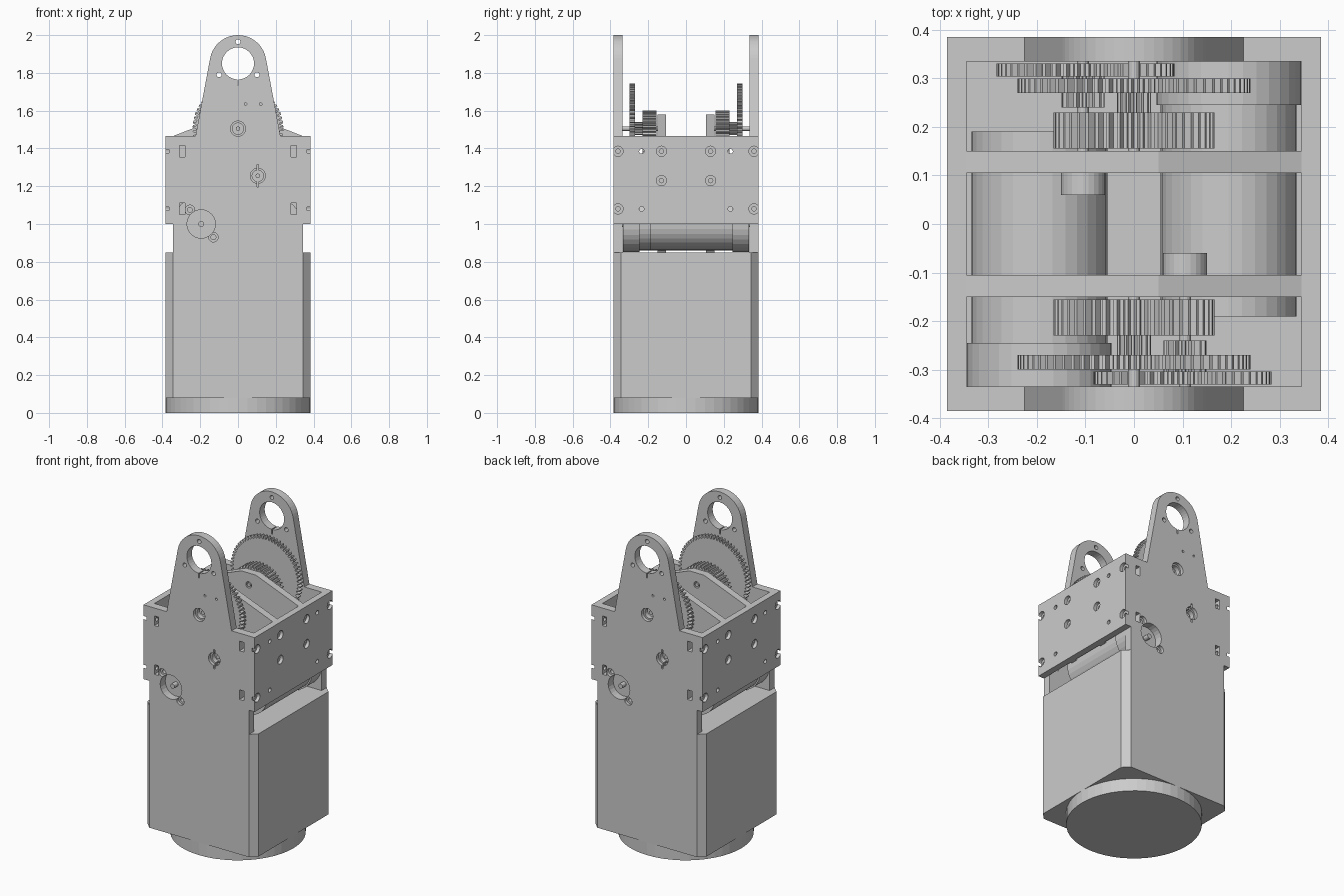
import bpy, bmesh
from math import sin, cos, pi, radians

if "Cube" in bpy.data.objects:
    bpy.data.objects.remove(bpy.data.objects["Cube"])


def finish(name, bm):
    bmesh.ops.recalc_face_normals(bm, faces=bm.faces)
    me = bpy.data.meshes.new(name)
    bm.to_mesh(me)
    bm.free()
    ob = bpy.data.objects.new(name, me)
    bpy.context.collection.objects.link(ob)
    return ob


def add_prism(bm, pts, a, b, axis='y'):
    """Extrude a 2D outline from a to b along an axis."""
    place = {'x': lambda u, v, w: (w, u, v),
             'y': lambda u, v, w: (u, w, v),
             'z': lambda u, v, w: (u, v, w)}[axis]
    lo = [bm.verts.new(place(u, v, a)) for u, v in pts]
    hi = [bm.verts.new(place(u, v, b)) for u, v in pts]
    bm.faces.new(lo)
    bm.faces.new(hi[::-1])
    n = len(pts)
    for i in range(n):
        j = (i + 1) % n
        bm.faces.new((lo[i], lo[j], hi[j], hi[i]))


def prism(name, pts, a, b, axis='y'):
    bm = bmesh.new()
    add_prism(bm, pts, a, b, axis)
    return finish(name, bm)


def circle(u, v, r, n=32):
    return [(u + r * cos(2 * pi * i / n), v + r * sin(2 * pi * i / n)) for i in range(n)]


def rect(u, v, w, h):
    return [(u - w / 2, v - h / 2), (u + w / 2, v - h / 2),
            (u + w / 2, v + h / 2), (u - w / 2, v + h / 2)]


def gear_outline(u, v, r, teeth, depth):
    pts = []
    for i in range(teeth):
        for f, rr in ((0, r - depth), (.35, r - depth), (.5, r), (.8, r)):
            t = 2 * pi * (i + f) / teeth
            pts.append((u + rr * cos(t), v + rr * sin(t)))
    return pts


def cut(ob, shapes):
    """Subtract prisms (outline, from, to, axis) from an object."""
    bm = bmesh.new()
    for s in shapes:
        add_prism(bm, *s)
    cutter = finish("cutter", bm)
    cutter.hide_render = True
    mod = ob.modifiers.new("holes", 'BOOLEAN')
    mod.operation, mod.object, mod.solver = 'DIFFERENCE', cutter, 'EXACT'
    mod.use_self = True
    dg = bpy.context.evaluated_depsgraph_get()
    me = bpy.data.meshes.new_from_object(ob.evaluated_get(dg))
    ob.modifiers.clear()
    ob.data = me
    bpy.data.objects.remove(cutter)


half = []   # parts repeated by a half turn about z

# Round base and chamfered lower housing
prism("round_base", circle(0, 0, .385, 48), 0, .08, 'z')
o, c = .385, .345
prism("lower_housing", [(c, -o), (o, -c), (o, c), (c, o), (-c, o), (-o, c), (-o, -c), (-c, -o)],
      .08, .848, 'z')

# Screw holes shared by the side walls and the plate edges
screws = []
for y in (-.36, -.13, .13, .36):
    for z in (1.385, 1.23, 1.08):
        if (z == 1.23) != (abs(y) < .2) and z == 1.23:
            continue
        if z == 1.08 and abs(y) < .2:
            continue
        for s in (-1, 1):
            screws.append((circle(y, z, .027, 20), s * .365, s * .4, 'x'))
            screws.append((circle(y, z, .012, 12), s * .31, s * .39, 'x'))

# Front plate with tapered ear
t0 = radians(10.6)
arc = [(.15 * cos(t0 + (pi - 2 * t0) * i / 20), 1.85 + .15 * sin(t0 + (pi - 2 * t0) * i / 20))
       for i in range(21)]
outline = ([(-.345, .848), (.345, .848), (.345, 1.0), (.385, 1.0), (.385, 1.465), (.225, 1.465)]
           + arc + [(-.225, 1.465), (-.385, 1.465), (-.385, 1.0), (-.345, 1.0)])
plate = prism("front_plate", outline, -.385, -.335)
A, B = -.42, -.30
holes = [(circle(0, 1.85, .085), A, B), (rect(0, 1.76, .006, .05), A, B)]
for x, z, r in ((0, 1.965, .013), (-.1, 1.79, .013), (.1, 1.79, .013), (.04, 1.635, .007),
                (.12, 1.635, .007), (0, 1.505, .03), (.105, 1.255, .03),
                (-.195, 1.0, .075), (-.255, 1.075, .013), (-.13, .93, .013)):
    holes.append((circle(x, z, r, 24), A, B))
for x, z, r in ((0, 1.505, .04), (.105, 1.255, .04), (-.255, 1.075, .025), (-.13, .93, .025)):
    holes.append((circle(x, z, r, 24), A, -.365))
holes.append((rect(.105, 1.255, .008, .12), A, B))
for x in (-.295, .295):
    for z in (1.385, 1.08):
        holes.append((rect(x, z, .03, .06), A, B))
cut(plate, holes + [s for s in screws if s[0][0][0] < -.3])
half.append(plate)

# Side wall
wall = prism("right_wall", rect(0, 1.2325, .67, .465), .345, .385, 'x')
plain = [(circle(y, z, .013, 16), .3, .42, 'x') for y in (-.235, .235) for z in (1.385, 1.08)]
cut(wall, plain + [s for s in screws if s[1] > 0])
half.append(wall)

# Inner divider with sloped top
divider = prism("front_divider", [(-.19, .848), (.19, .848), (.3, 1.0), (.345, 1.0), (.345, 1.465),
                                  (.05, 1.58), (-.05, 1.58), (-.345, 1.465), (-.345, 1.0), (-.3, 1.0)],
                -.15, -.105)
cut(divider, [(circle(-.195, 1.0, .13), -.2, -.05), (circle(0, 1.505, .02, 16), -.2, -.05)])
half.append(divider)
half.append(prism("front_bearing_boss", circle(.105, 1.255, .045, 24), -.105, -.06))

# Motor lying along y, with wider end and shaft
half.append(prism("front_motor_end", circle(-.195, 1.0, .149), -.334, -.245))
half.append(prism("front_motor_body", circle(-.195, 1.0, .14), -.245, .19))
half.append(prism("front_motor_shaft", circle(-.195, 1.0, .015, 16), -.37, -.334))

# Gear train: outline, near y, far y
for name, g, a, b in (
        ("front_output_gear", gear_outline(0, 1.505, .24, 64, .018), -.30, -.27),
        ("front_output_hub", gear_outline(0, 1.505, .035, 14, .008), -.27, -.23),
        ("front_thick_gear", gear_outline(0, 1.435, .166, 44, .016), -.23, -.155),
        ("front_middle_gear", gear_outline(.1, 1.255, .183, 50, .016), -.33, -.304),
        ("front_pinion", gear_outline(.105, 1.255, .044, 14, .012), -.304, -.24)):
    half.append(prism(name, g, a, b))
half.append(prism("front_output_shaft", circle(0, 1.505, .012, 16), -.35, -.105))
half.append(prism("front_middle_shaft", circle(.105, 1.255, .012, 16), -.35, -.06))

# Repeat every half-set part on the opposite side
for ob in half:
    twin = bpy.data.objects.new(ob.name.replace("front", "back").replace("right", "left"), ob.data)
    twin.rotation_euler = (0, 0, pi)
    bpy.context.collection.objects.link(twin)
